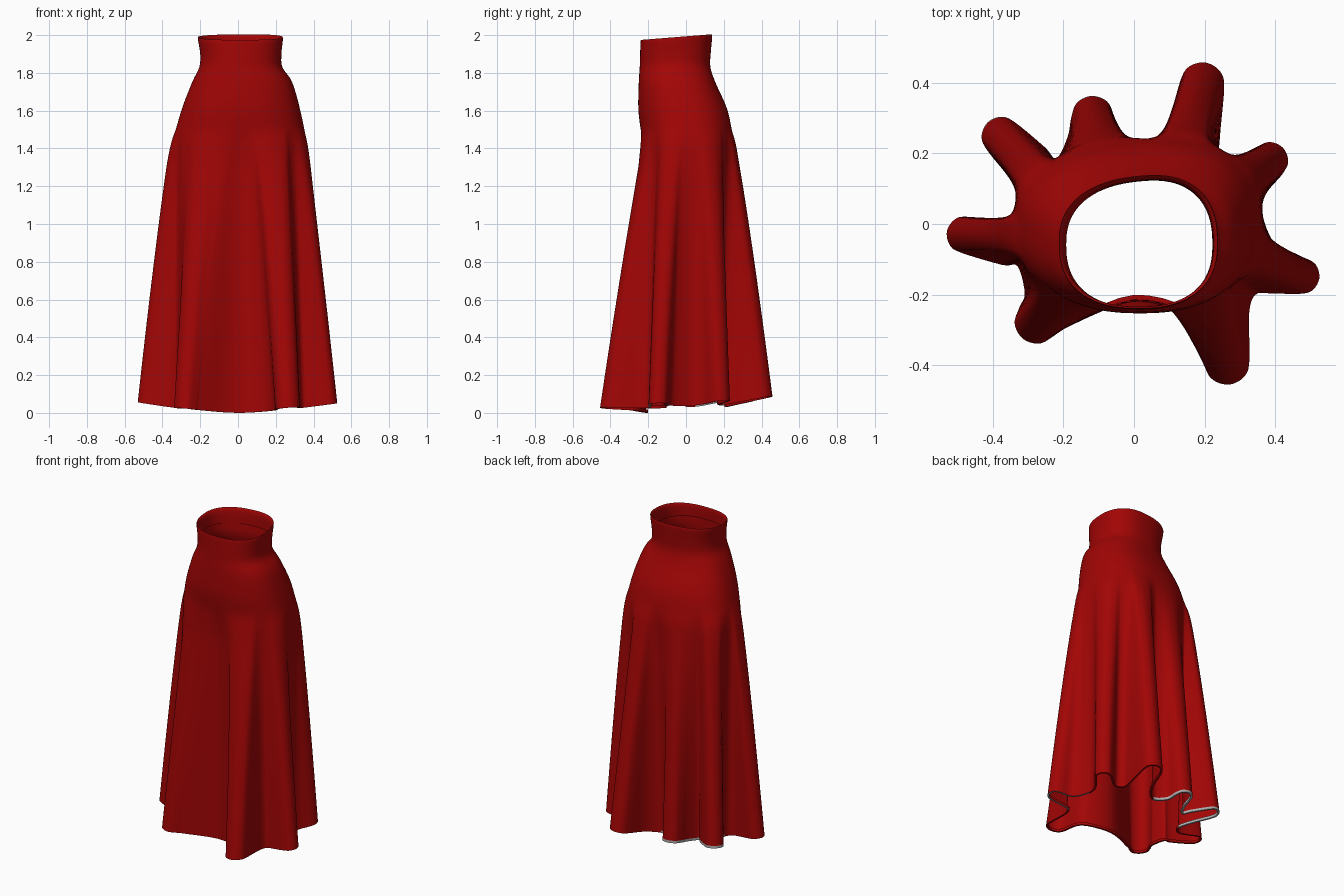
import bpy, bmesh, math
from mathutils import Vector

if "Cube" in bpy.data.objects:
    bpy.data.objects.remove(bpy.data.objects["Cube"], do_unlink=True)


def make_material(name, colour):
    mat = bpy.data.materials.new(name)
    mat.use_nodes = True
    mat.diffuse_color = colour
    mat.node_tree.nodes["Principled BSDF"].inputs["Base Color"].default_value = colour
    return mat


def spline(points, steps, closed):
    """Smooth curve through points of any dimension."""
    count = len(points)
    result = []

    def pick(index):
        return points[index % count] if closed else points[max(0, min(count - 1, index))]

    for i in range(count if closed else count - 1):
        for s in range(steps):
            t = s / steps
            result.append([
                b + t * ((c - a) + t * ((2 * a - 5 * b + 4 * c - d) + t * (3 * b - a - 3 * c + d))) / 2
                for a, b, c, d in zip(pick(i - 1), pick(i), pick(i + 1), pick(i + 2))])
    if not closed:
        result.append(list(points[-1]))
    return result


# Hem flutes: valley before the flute, flute base, flute tip, half width
flutes = [
    ((0, -.213), (.25, -.26), (.27, -.455), .064),
    ((.345, -.2), (.4, -.135), (.525, -.155), .052),
    ((.365, .02), (.33, .13), (.423, .215), .053),
    ((.245, .2), (.17, .27), (.205, .457), .063),
    ((.03, .215), (-.115, .25), (-.12, .363), .061),
    ((-.22, .185), (-.3, .17), (-.415, .288), .056),
    ((-.31, .05), (-.36, -.055), (-.53, -.02), .052),
    ((-.33, -.12), (-.25, -.245), (-.315, -.325), .064),
]
STEPS = 5
FLARE = 1.2
hem_points = []
for valley, base, tip, width in flutes:
    base, tip = Vector(base), Vector(tip)
    ahead = (tip - base).normalized()
    side = Vector((-ahead.y, ahead.x)) * width
    centre = tip - ahead * width
    hem_points += [Vector(valley), base - side * FLARE]
    for k in range(5):
        a = math.pi * k / 4
        hem_points.append(centre - side * math.cos(a) + ahead * width * math.sin(a))
    hem_points.append(base + side * FLARE)
hem = [Vector(p) for p in spline(hem_points, STEPS, True)]
total = len(hem)

# Direction on the body that each hem point hangs from
per_flute = total // len(flutes)
half = per_flute // 2
knots = [math.atan2(p[1], p[0]) for flute in flutes for p in flute[:2]]
angles = []
for i, start in enumerate(knots):
    span = (knots[(i + 1) % len(knots)] - start) % math.tau
    angles += [start + span * j / half for j in range(half)]

# Body profile: height, right, left, front, back (turned-in lip first)
rows = spline([
    (1.9, -.192, .222, -.235, .119),
    (1.97, -.2, .226, -.234, .123),
    (1.985, -.213, .238, -.24, .135),
    (1.9, -.2, .23, -.243, .127),
    (1.83, -.205, .235, -.245, .125),
    (1.75, -.243, .287, -.25, .15),
    (1.6, -.3, .33, -.252, .215),
    (1.45, -.338, .358, -.233, .24),
    (1.3, -.348, .365, -.22, .24),
], 4, False)
LOWER = 18
BAND = .016
for k in range(1, LOWER + 1):
    rows.append([1.3 - (1.3 - BAND) * k / LOWER] + rows[-1][1:])
rows.append([0] + rows[-1][1:])

DRAPE = 1.5


def hem_height(p):
    return .14 * max(0, p.length - .21) + .07 * (p.y + .21)


def skirt_point(row, j):
    height, right, left, front, back = row
    a = angles[j]
    hx, hy = (left - right) / 2, (back - front) / 2
    power = 2.4
    r = (abs(math.cos(a) / hx) ** power + abs(math.sin(a) / hy) ** power) ** (-1 / power)
    body = Vector(((left + right) / 2 + r * math.cos(a), (back + front) / 2 + r * math.sin(a)))
    body.y += .1 * body.x * max(0, math.sin(a))
    f = max(0, 1 - height / DRAPE) ** .85
    p = body.lerp(hem[j], f)
    z = height + f * hem_height(hem[j])
    z += max(0, height - 1.83) * .5 * (p.y + .05)   # waist rises to the back
    return Vector((p.x, p.y, z))


rings = [[skirt_point(row, j) for j in range(total)] for row in rows]

# Hem edge: turned under, then up on the inside
hem_ring = len(rings) - 1
under, inside = [], []
for j, p in enumerate(rings[-1]):
    along = (hem[(j + 1) % total] - hem[j - 1]).normalized()
    q = p + Vector((-along.y, along.x, 0)) * .012
    under.append(q)
    inside.append(q + Vector((0, 0, BAND)))
rings += [under, inside]


def is_grey(k, j):
    """Hem band shows on two back flutes, and under one side flute."""
    flute = j // per_flute
    return (flute in (4, 5) and k >= hem_ring - 1) or (flute == 1 and k == hem_ring)


bm = bmesh.new()
verts = [[bm.verts.new(p) for p in ring] for ring in rings]
for k in range(len(verts) - 1):
    for j in range(total):
        n = (j + 1) % total
        face = bm.faces.new((verts[k][j], verts[k + 1][j], verts[k + 1][n], verts[k][n]))
        face.material_index = int(is_grey(k, j))
mesh = bpy.data.meshes.new("skirt")
bm.to_mesh(mesh)
bm.free()
mesh.materials.append(make_material("red cloth", (.36, .0015, .0015, 1)))
mesh.materials.append(make_material("grey hem edge", (.4, .4, .4, 1)))

skirt = bpy.data.objects.new("skirt", mesh)
bpy.context.collection.objects.link(skirt)
bpy.ops.object.select_all(action='DESELECT')
skirt.select_set(True)
bpy.context.view_layer.objects.active = skirt
bpy.ops.object.shade_smooth_by_angle(angle=math.radians(50))
